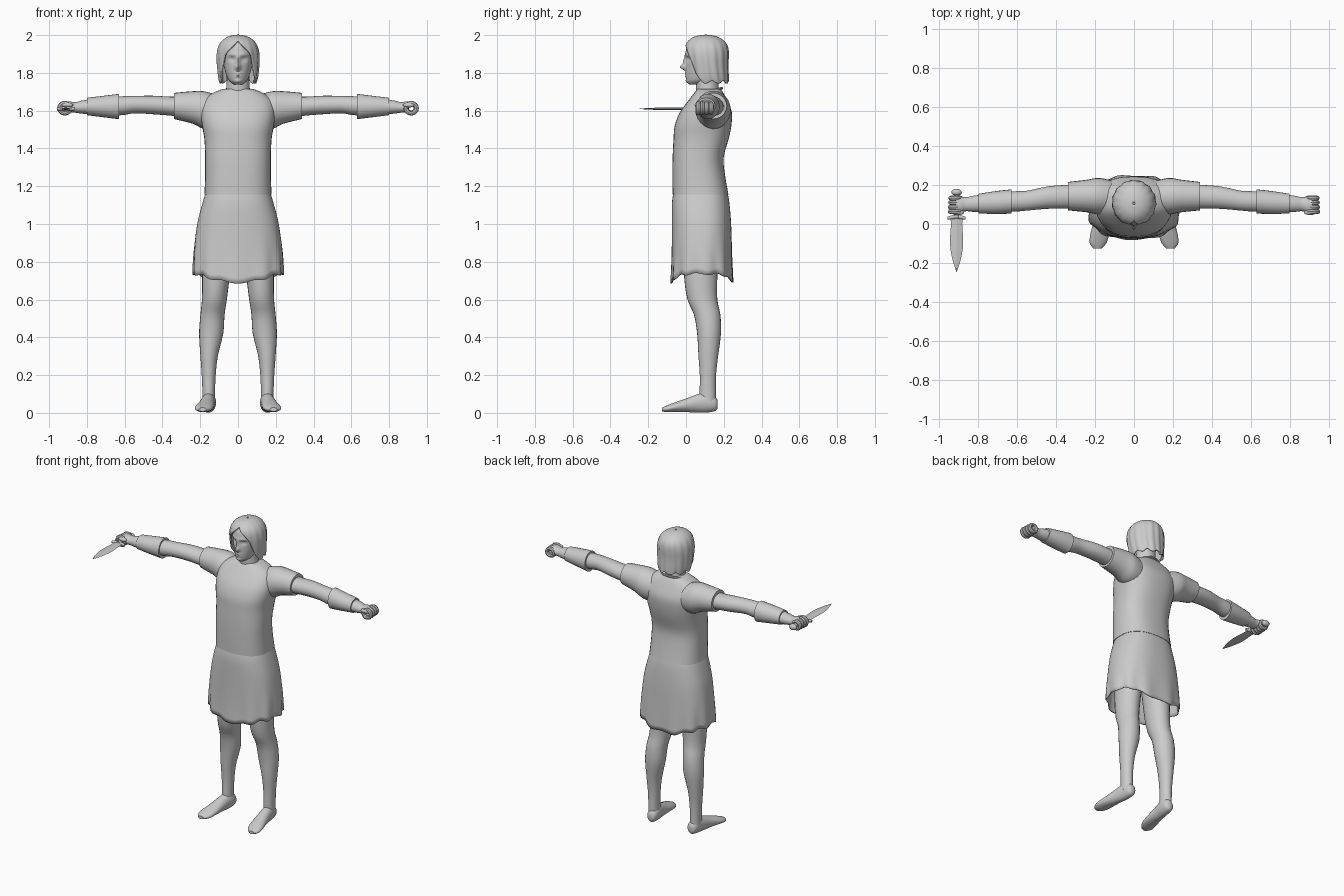
import bpy, bmesh, math
from math import sin, cos, pi, exp
from mathutils import Vector

grey = bpy.data.materials.new("plain grey")
grey.diffuse_color = (0.6, 0.6, 0.6, 1)


def finish(ob, name, angle=40, thick=0):
    """Name, colour, optional thickness and smooth shading."""
    ob.name = name
    ob.data.materials.append(grey)
    bpy.ops.object.select_all(action='DESELECT')
    ob.select_set(True)
    bpy.context.view_layer.objects.active = ob
    if thick:
        m = ob.modifiers.new("thickness", 'SOLIDIFY')
        m.thickness = thick
        m.offset = 0
    bpy.ops.object.shade_smooth_by_angle(angle=math.radians(angle))
    return ob


def resample(rows, sub):
    """Catmull-Rom interpolation between the section rows."""
    out = []
    for i in range(len(rows) - 1):
        p = [rows[max(0, i - 1)], rows[i], rows[i + 1], rows[min(len(rows) - 1, i + 2)]]
        for k in range(sub):
            t = k / sub
            out.append([0.5 * (2 * b + (c - a) * t + (2 * a - 5 * b + 4 * c - d) * t * t
                               + (3 * b - a - 3 * c + d) * t ** 3) for a, b, c, d in zip(*p)])
    return out + [rows[-1]]


def loft(name, rows, axis='z', side=1, n=24, sub=3, power=2.0, warp=None,
         caps=(True, True), thick=0, angle=40, sheet=False):
    """Rows: position on axis, two centre coordinates, two radii (and front gap for a sheet)."""
    bm = bmesh.new()
    rings = []
    for row in resample(rows, sub):
        t, a, b, ra, rb = row[:5]
        gap = math.radians(max(0, row[5])) if sheet else 0
        ring = []
        for i in range(n):
            th = -pi / 2 + gap + (2 * pi - 2 * gap) * i / (n - 1 if sheet else n)
            c, s = cos(th), sin(th)
            u = a + ra * math.copysign(abs(c) ** (2 / power), c)
            v = b + rb * math.copysign(abs(s) ** (2 / power), s)
            co = {'x': (t, u, v), 'y': (u, t, v), 'z': (u, v, t)}[axis]
            co = Vector(co)
            if warp:
                co = warp(co, th)
            co.x *= side
            co.z = max(0, co.z)
            ring.append(bm.verts.new(co))
        rings.append(ring)
    for r0, r1 in zip(rings, rings[1:]):
        for i in range(n - 1 if sheet else n):
            j = (i + 1) % n
            bm.faces.new((r0[i], r0[j], r1[j], r1[i]))
    if not sheet:
        if caps[0]:
            bm.faces.new(rings[0])
        if caps[1]:
            bm.faces.new(rings[-1])
    bmesh.ops.remove_doubles(bm, verts=bm.verts, dist=0.0002)
    bmesh.ops.recalc_face_normals(bm, faces=bm.faces)
    me = bpy.data.meshes.new(name)
    bm.to_mesh(me)
    bm.free()
    ob = bpy.data.objects.new(name, me)
    bpy.context.collection.objects.link(ob)
    return finish(ob, name, angle, thick)


def ring(name, loc, rot, scale, major, minor):
    bpy.ops.mesh.primitive_torus_add(location=loc, rotation=rot, major_radius=major,
                                     minor_radius=minor, major_segments=24, minor_segments=8)
    ob = bpy.context.object
    ob.scale = scale
    return finish(ob, name)


def ball(name, loc, scale):
    bpy.ops.mesh.primitive_uv_sphere_add(segments=16, ring_count=10, radius=1, location=loc)
    ob = bpy.context.object
    ob.scale = scale
    return finish(ob, name)


# Tunic body and neckline
loft("tunic_body", [
    (1.155, 0, .077, .178, .148), (1.25, 0, .068, .174, .14), (1.35, 0, .064, .174, .135),
    (1.45, 0, .08, .178, .146), (1.52, 0, .09, .19, .15), (1.59, 0, .105, .198, .138),
    (1.65, 0, .115, .185, .105), (1.69, 0, .12, .14, .08), (1.715, 0, .122, .08, .062)],
    power=2.5, n=36)
ring("neckline", (0, .115, 1.695), (math.radians(18), 0, 0), (1, .95, 1), .083, .007)


# Skirt with folds and a hem that dips at front and back
def hem(co, th):
    f = min(1, max(0, (0.98 - co.z) / .22)) ** 1.5
    k = 1 + .025 * f * sin(11 * th + .6)
    return Vector((co.x * k, .08 + (co.y - .08) * k,
                   co.z - f * (.045 * sin(th) ** 4 + .006 * sin(11 * th))))


loft("skirt", [
    (.735, 0, .085, .236, .162), (.85, 0, .085, .232, .157), (1.0, 0, .082, .213, .154),
    (1.1, 0, .078, .188, .15), (1.155, 0, .077, .172, .143)],
    power=2.5, n=66, warp=hem, caps=(False, True), thick=.006)

# Neck and head with modelled face
loft("neck", [(1.65, 0, .125, .08, .066), (1.72, 0, .112, .062, .06), (1.82, 0, .115, .06, .06)])


def face(co, th):
    x, z = co.x, co.z
    if co.y > .07:
        return co

    def bump(cx, cz, wx, wz):
        return exp(-((abs(x) - cx) / wx) ** 2 - ((z - cz) / wz) ** 2)
    dy = -.030 * bump(0, 1.83, .013, .015) - .014 * bump(0, 1.86, .010, .025)   # nose
    dy += .014 * bump(.032, 1.873, .017, .012)                                 # eye sockets
    dy -= .005 * bump(.032, 1.872, .009, .006)                                 # eyeballs
    dy -= .006 * bump(.03, 1.897, .025, .008)                                  # brows
    dy -= .007 * bump(0, 1.797, .02, .006) + .007 * bump(0, 1.781, .018, .006)  # lips
    dy -= .008 * bump(0, 1.755, .02, .012)                                     # chin
    return co + Vector((0, dy, 0))


loft("head", [
    (1.738, 0, .05, .02, .03), (1.76, 0, .072, .048, .067), (1.8, 0, .09, .065, .09),
    (1.85, 0, .1, .077, .1), (1.9, 0, .105, .083, .108), (1.95, 0, .11, .078, .1),
    (1.985, 0, .11, .045, .06)], n=72, sub=7, warp=face)


# Chin-length hair, open around the face
def strands(co, th):
    f = min(1, max(0, (1.99 - co.z) / .06))
    k = 1 + .022 * f * sin(15 * th + 8 * co.z)
    low = max(0, (1.8 - co.z) / .05)
    return Vector((co.x * k, .11 + (co.y - .11) * k, co.z + .008 * low * sin(9 * th)))


loft("hair", [
    (1.752, 0, .122, .092, .098, 72), (1.78, 0, .116, .1, .104, 60), (1.85, 0, .11, .107, .108, 46),
    (1.9, 0, .108, .107, .112, 36), (1.94, 0, .107, .098, .108, 16), (1.97, 0, .106, .078, .088, 0),
    (1.99, 0, .105, .045, .052, 0), (1.997, 0, .105, .005, .006, 0)],
    n=64, sub=3, warp=strands, thick=.01, sheet=True)

for s, tag in ((1, "left"), (-1, "right")):
    # Leg and bare foot
    loft(tag + "_leg", [
        (.05, .155, .115, .034, .043), (.1, .155, .115, .033, .043), (.2, .155, .116, .037, .043),
        (.3, .153, .118, .046, .052), (.42, .142, .122, .064, .063), (.52, .135, .112, .064, .07),
        (.6, .125, .087, .066, .079), (.72, .117, .078, .073, .088), (.95, .1, .08, .085, .1)],
        side=s)
    loft(tag + "_foot", [
        (.168, .15, .045, .012, .018), (.155, .15, .048, .03, .038), (.11, .153, .055, .037, .053),
        (.06, .16, .05, .038, .048), (0, .168, .04, .043, .036), (-.06, .178, .03, .048, .025),
        (-.1, .185, .022, .042, .018), (-.127, .188, .018, .02, .01)], 'y', s)
    # Short sleeve, arm and forearm cuff
    loft(tag + "_sleeve", [
        (.1, .14, 1.59, .08, .09), (.18, .143, 1.603, .094, .1), (.24, .144, 1.617, .084, .086),
        (.34, .143, 1.625, .073, .069)], 'x', s)
    loft(tag + "_arm", [
        (.28, .14, 1.62, .06, .055), (.36, .14, 1.624, .06, .05), (.45, .135, 1.63, .057, .049),
        (.55, .12, 1.632, .051, .046), (.63, .115, 1.625, .052, .05), (.8, .105, 1.62, .044, .038),
        (.86, .102, 1.617, .036, .028), (.885, .1, 1.62, .04, .028), (.915, .1, 1.636, .038, .013)],
        'x', s)
    loft(tag + "_cuff", [
        (.63, .116, 1.622, .062, .067), (.71, .11, 1.622, .059, .057), (.8, .105, 1.622, .05, .046)],
        'x', s)
    # Four curled fingers and the thumb
    for i in range(4):
        ring(f"{tag}_finger_{i + 1}", (s * .917, .064 + .023 * i, 1.613), (pi / 2, 0, 0),
             (1, .95, 1), .028 - .001 * i, .0125)
    ball(tag + "_thumb", (s * .905, .06, 1.63), (.032, .014, .013))

# Dagger held in the right fist
loft("dagger_blade", [
    (.04, -.912, 1.61, .034, .007), (0, -.912, 1.61, .029, .007), (-.1, -.912, 1.61, .034, .007),
    (-.18, -.912, 1.61, .022, .005), (-.247, -.912, 1.61, .001, .001)], 'y', n=4, angle=15)
loft("dagger_guard", [
    (-.958, .03, 1.61, .008, .008), (-.912, .038, 1.61, .012, .012), (-.866, .03, 1.61, .008, .008)],
    'x', n=10)
loft("dagger_grip", [
    (.03, -.912, 1.61, .014, .014), (.09, -.912, 1.61, .017, .017), (.165, -.912, 1.61, .013, .013)],
    'y', n=12)
ball("dagger_pommel", (-.912, .163, 1.61), (.027, .018, .02))
